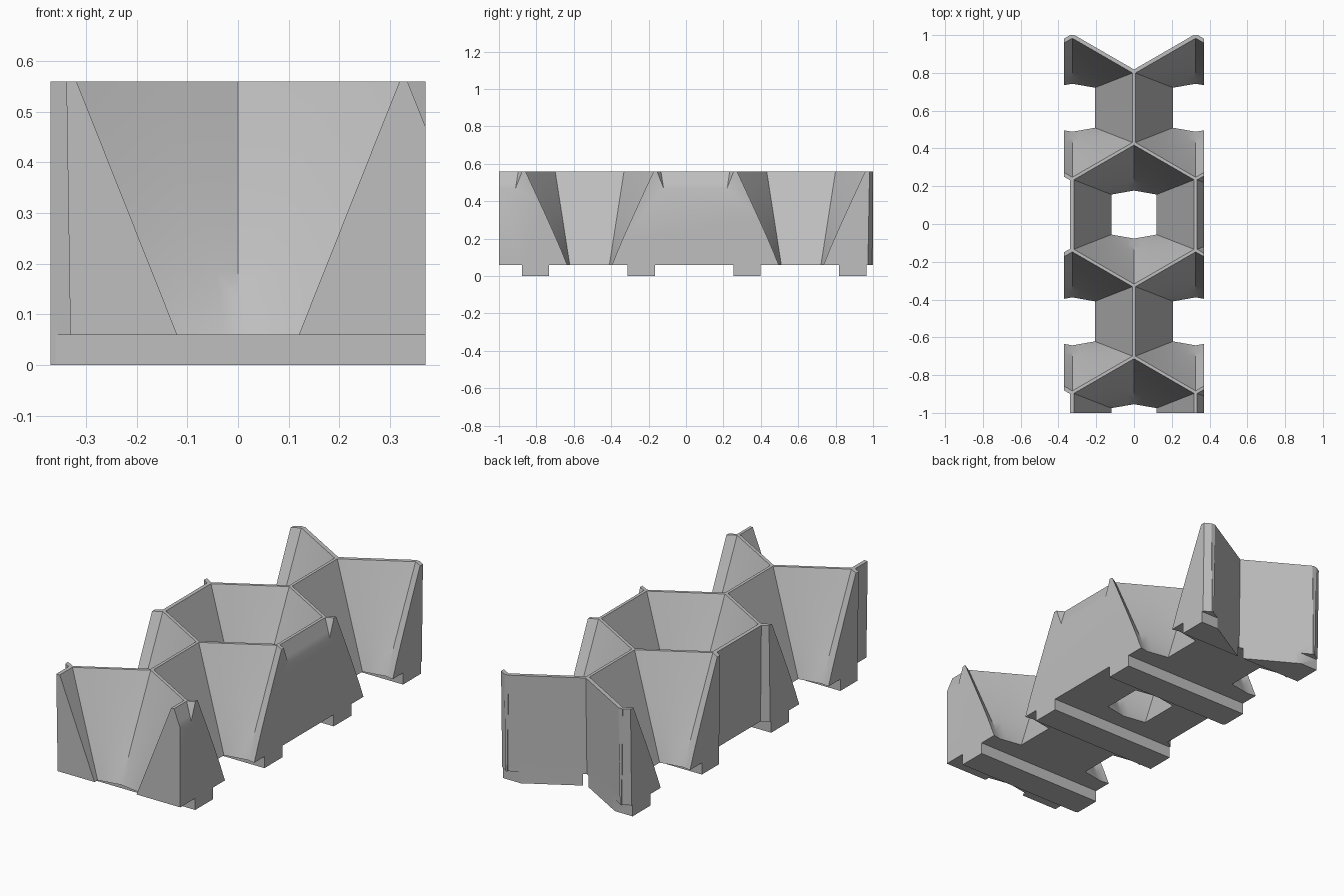
import bpy
import bmesh
import math
from mathutils import Vector

cube = bpy.data.objects.get("Cube")
if cube:
    bpy.data.objects.remove(cube, do_unlink=True)

# Overall sizes
HALF_X, HALF_Y = 0.37, 1.0
BASE_Z, TOP_Z = 0.06, 0.56
RADIUS = 0.377                              # corner radius of the honeycomb
PITCH = RADIUS * math.sqrt(3)               # column spacing
ROW = RADIUS * 1.5                          # row spacing
CENTRE_Y = 0.05

grey = bpy.data.materials.new("grey")
grey.use_nodes = True
grey.diffuse_color = (0.52, 0.52, 0.52, 1)
grey.node_tree.nodes["Principled BSDF"].inputs["Base Color"].default_value = grey.diffuse_color


def make_object(name, bm):
    bmesh.ops.recalc_face_normals(bm, faces=bm.faces)
    mesh = bpy.data.meshes.new(name)
    bm.to_mesh(mesh)
    bm.free()
    mesh.materials.append(grey)
    obj = bpy.data.objects.new(name, mesh)
    bpy.context.collection.objects.link(obj)
    return obj


def hexagon(radius):
    return [Vector((radius * math.sin(i * math.pi / 3), radius * math.cos(i * math.pi / 3)))
            for i in range(6)]


def outline(corners, cuts=4):
    """Split each side of a polygon into equal steps."""
    return [a.lerp(b, k / cuts)
            for a, b in zip(corners, corners[1:] + corners[:1]) for k in range(cuts)]


def add_cell(bm, x, y, top, bottom, levels=8):
    """Loft a closed solid from the bottom outline to the top outline."""
    low, high = outline(bottom), outline(top)
    steps = [(-0.1, 0)]
    steps += [(BASE_Z + (TOP_Z - BASE_Z) * i / levels, i / levels) for i in range(levels + 1)]
    steps += [(TOP_Z + 0.1, 1)]
    rings = []
    for z, t in steps:
        points = [a.lerp(b, t) for a, b in zip(low, high)]
        rings.append([bm.verts.new((x + p.x, y + p.y, z)) for p in points])
    for lower, upper in zip(rings, rings[1:]):
        for i in range(len(lower)):
            j = (i + 1) % len(lower)
            bm.faces.new((lower[i], lower[j], upper[j], upper[i]))
    bm.faces.new(rings[0][::-1])
    bm.faces.new(rings[-1])


# Block with four cross bars underneath, extruded from its side profile
profile = [(-HALF_Y, BASE_Z)]
for i in range(4):
    mid = -0.805 + i * ROW
    a, b = mid - 0.073, mid + 0.073
    profile += [(a, BASE_Z), (a, 0), (b, 0), (b, BASE_Z)]
profile += [(HALF_Y, BASE_Z), (HALF_Y, TOP_Z), (-HALF_Y, TOP_Z)]
bm = bmesh.new()
side = bm.faces.new([bm.verts.new((-HALF_X, y, z)) for y, z in profile])
sweep = bmesh.ops.extrude_face_region(bm, geom=[side])
bmesh.ops.translate(bm, vec=(2 * HALF_X, 0, 0),
                    verts=[v for v in sweep["geom"] if isinstance(v, bmesh.types.BMVert)])
lattice = make_object("honeycomb_block", bm)

# Tapered cells, and the nearly upright cells that trim the left and back borders
floor_hole = [Vector(p) for p in ((0, 0.127), (0.12, 0.106), (0.12, -0.106),
                                  (0, -0.127), (-0.12, -0.106), (-0.12, 0.106))]
cell_top = hexagon(RADIUS - 0.009)
bm = bmesh.new()
for row in range(-2, 3):
    y = CENTRE_Y + row * ROW
    columns = (-0.5, 0.5) if row % 2 else (-1, 0, 1)
    for column in columns:
        if column == -1 or row == 2:
            add_cell(bm, column * PITCH, y, hexagon(RADIUS - 0.014), hexagon(RADIUS - 0.005))
        else:
            add_cell(bm, column * PITCH, y, cell_top, floor_hole)
bmesh.ops.triangulate(bm, faces=bm.faces)
cutter = make_object("cell_cutter", bm)
cutter.hide_render = True

# Cut the cells and shade the result
cut = lattice.modifiers.new("cells", "BOOLEAN")
cut.operation = "DIFFERENCE"
cut.solver = "EXACT"
cut.object = cutter
bpy.ops.object.select_all(action="DESELECT")
lattice.select_set(True)
bpy.context.view_layer.objects.active = lattice
bpy.ops.object.modifier_apply(modifier=cut.name)
bpy.data.objects.remove(cutter, do_unlink=True)
bpy.ops.object.shade_smooth_by_angle(angle=math.radians(30))
